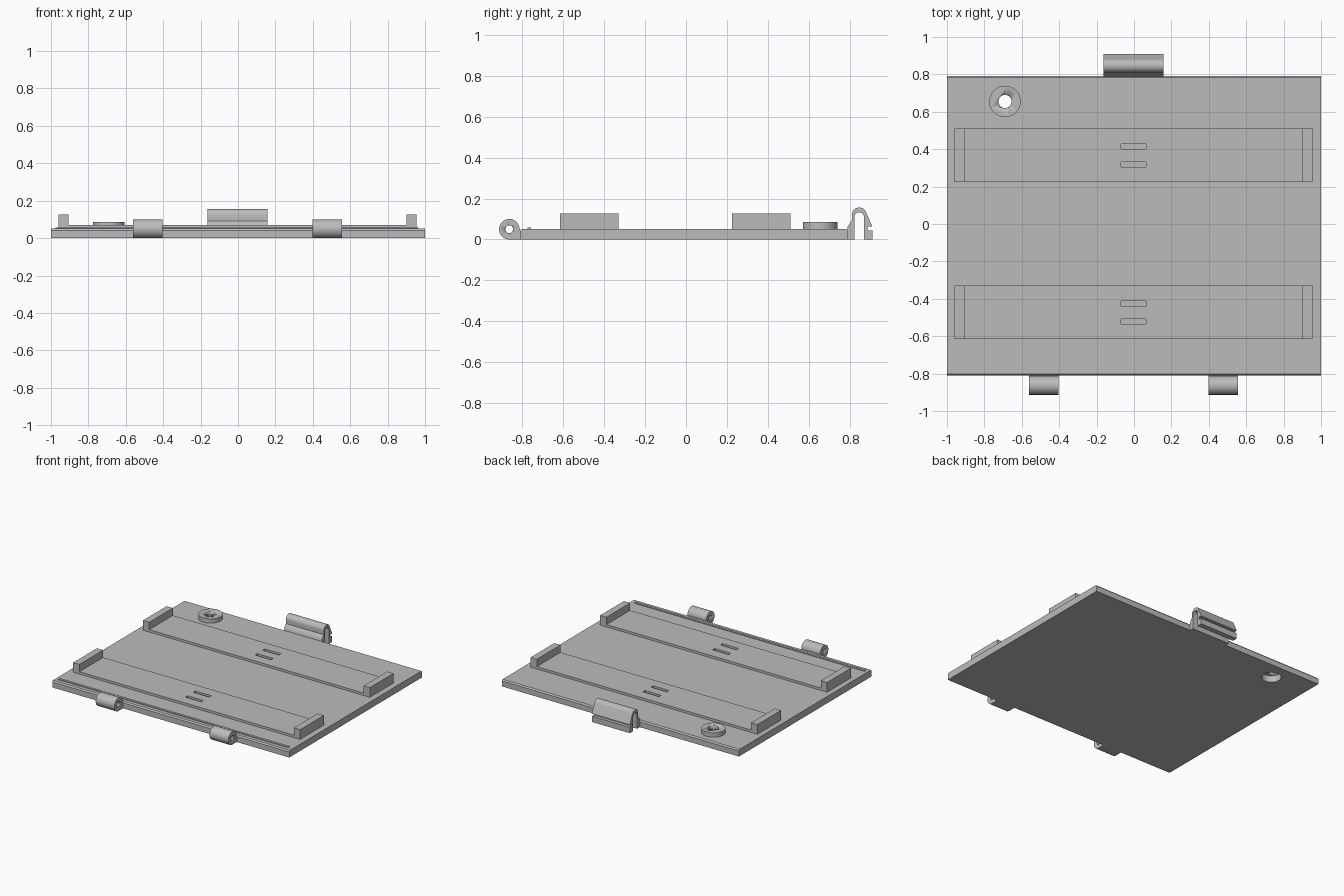
import bpy, bmesh, math
from mathutils import Matrix, Vector

if "Cube" in bpy.data.objects:
    bpy.data.objects.remove(bpy.data.objects["Cube"])

grey = bpy.data.materials.new("plain grey")
grey.diffuse_color = (0.5, 0.5, 0.5, 1)
grey.use_nodes = True
grey.node_tree.nodes["Principled BSDF"].inputs["Base Color"].default_value = grey.diffuse_color


def make(name, bm, smooth=False):
    bmesh.ops.recalc_face_normals(bm, faces=bm.faces)
    me = bpy.data.meshes.new(name)
    bm.to_mesh(me)
    bm.free()
    me.materials.append(grey)
    ob = bpy.data.objects.new(name, me)
    bpy.context.collection.objects.link(ob)
    if smooth:
        select(ob)
        bpy.ops.object.shade_smooth_by_angle(angle=math.radians(35))
    return ob


def select(ob):
    bpy.ops.object.select_all(action='DESELECT')
    ob.select_set(True)
    bpy.context.view_layer.objects.active = ob


def box(name, x0, x1, y0, y1, z0, z1):
    bm = bmesh.new()
    bmesh.ops.create_cube(bm, size=1)
    for v in bm.verts:
        v.co = ((x0, x1)[v.co.x > 0], (y0, y1)[v.co.y > 0], (z0, z1)[v.co.z > 0])
    return make(name, bm)


def prism(name, profile, x0, x1, smooth=False):
    """Extrude a (y, z) outline along x."""
    bm = bmesh.new()
    face = bm.faces.new([bm.verts.new((x0, y, z)) for y, z in profile])
    ext = bmesh.ops.extrude_face_region(bm, geom=[face])["geom"]
    bmesh.ops.translate(bm, vec=(x1 - x0, 0, 0),
                        verts=[g for g in ext if isinstance(g, bmesh.types.BMVert)])
    return make(name, bm, smooth)


def cylinder(name, centre, r, depth, axis='Z'):
    bm = bmesh.new()
    rot = Matrix.Rotation(math.pi / 2, 4, 'Y') if axis == 'X' else Matrix()
    bmesh.ops.create_cone(bm, cap_ends=True, segments=48, radius1=r, radius2=r, depth=depth,
                          matrix=Matrix.Translation(Vector(centre)) @ rot)
    return make(name, bm, True)


def cut(ob, cutter):
    mod = ob.modifiers.new("cut", 'BOOLEAN')
    mod.operation, mod.solver, mod.object = 'DIFFERENCE', 'EXACT', cutter
    select(ob)
    bpy.ops.object.modifier_apply(modifier=mod.name)
    bpy.data.objects.remove(cutter)


def arc(cy, cz, r, a0, a1, n=16):
    return [(cy + r * math.cos(math.radians(a0 + (a1 - a0) * i / n)),
             cz + r * math.sin(math.radians(a0 + (a1 - a0) * i / n))) for i in range(n + 1)]


# Cover plate with bevelled front and back edges and a screw hole
plate = prism("cover_plate", [(-0.81, 0), (0.79, 0), (0.79, 0.042), (0.782, 0.052),
                              (-0.802, 0.052), (-0.81, 0.042)], -1, 1)
cut(plate, cylinder("hole_cutter", (-0.69, 0.655, 0), 0.068, 0.3))

# Screw collar
collar = cylinder("screw_collar", (-0.69, 0.655, 0.0675), 0.084, 0.035)
cut(collar, cylinder("bore_cutter", (-0.69, 0.655, 0.05), 0.035, 0.3))

# Sealing rib along the front
box("front_rib", -0.975, 0.965, -0.775, -0.757, 0.05, 0.058)

# Raised trays with end walls and two slots each
for label, y in (("front", -0.615), ("back", 0.225)):
    tray = box(label + "_tray", -0.96, 0.955, y, y + 0.285, 0.052, 0.07)
    for s in (0.08, 0.175):
        cut(tray, box("slot_cutter", -0.07, 0.065, y + s, y + s + 0.027, 0, 0.2))
    box(label + "_left_wall", -0.96, -0.907, y, y + 0.285, 0.052, 0.126)
    box(label + "_right_wall", 0.902, 0.955, y, y + 0.285, 0.052, 0.126)

# Hinge barrels
for label, x in (("left", -0.483), ("right", 0.478)):
    outline = arc(-0.863, 0.05, 0.05, 0, 270, 30) + [(-0.81, 0), (-0.81, 0.05)]
    hinge = prism(label + "_hinge", outline, x - 0.079, x + 0.079, True)
    cut(hinge, cylinder("pin_cutter", (x, -0.863, 0.05), 0.019, 0.4, 'X'))

# Spring latch: folded strip with a catch notch
latch = ([(0.788, 0), (0.788, 0.06), (0.797, 0.075), (0.81, 0.092)]
         + arc(0.846, 0.12, 0.036, 180, 20)
         + [(0.91, 0.063), (0.886, 0.063), (0.886, 0.044), (0.91, 0.044), (0.91, 0), (0.87, 0)]
         + arc(0.846, 0.108, 0.024, 0, 180) + [(0.822, 0)])
prism("spring_latch", latch, -0.163, 0.157, True)
